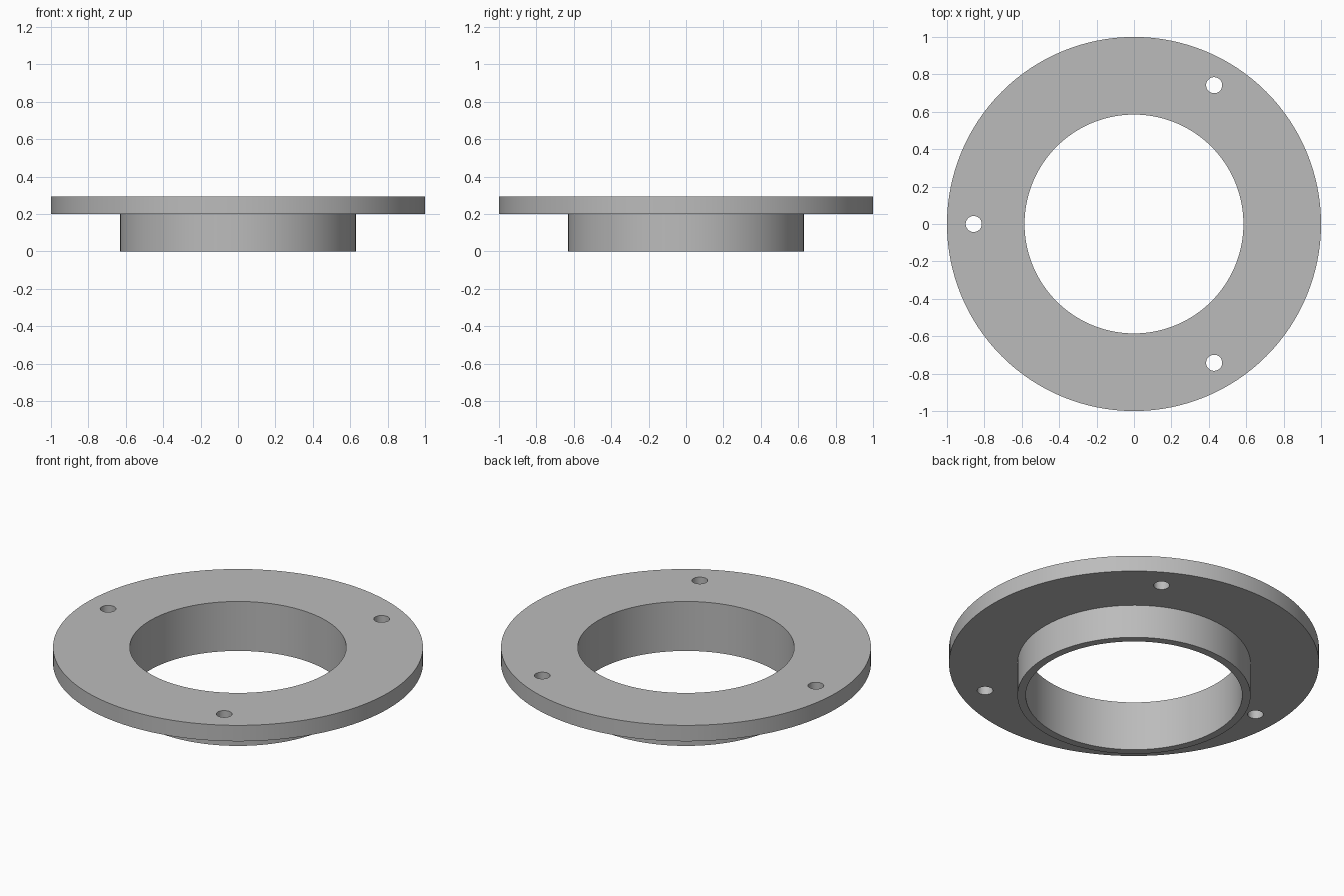
import bpy, bmesh
from math import cos, sin, pi, radians

SEGMENTS = 128
BORE, NECK, RIM = 0.585, 0.63, 1.0
STEP, TOP = 0.2, 0.295
BOLT_CIRCLE, BOLT_RADIUS = 0.857, 0.043

cube = bpy.data.objects.get("Cube")
if cube:
    bpy.data.objects.remove(cube, do_unlink=True)

# Plain grey metal
grey = bpy.data.materials.new("grey_metal")
grey.use_nodes = True
colour = (0.5, 0.5, 0.5, 1)
grey.diffuse_color = colour
grey.node_tree.nodes["Principled BSDF"].inputs["Base Color"].default_value = colour


def lathe(name, profile):
    """Revolve a closed (radius, height) profile around z."""
    bm = bmesh.new()
    rings = []
    for i in range(SEGMENTS):
        a = 2 * pi * i / SEGMENTS
        rings.append([bm.verts.new((r * cos(a), r * sin(a), z)) for r, z in profile])
    n = len(profile)
    for i, ring in enumerate(rings):
        after = rings[(i + 1) % SEGMENTS]
        for j in range(n):
            k = (j + 1) % n
            bm.faces.new((ring[j], after[j], after[k], ring[k]))
    bmesh.ops.recalc_face_normals(bm, faces=bm.faces)
    mesh = bpy.data.meshes.new(name)
    bm.to_mesh(mesh)
    bm.free()
    obj = bpy.data.objects.new(name, mesh)
    bpy.context.collection.objects.link(obj)
    mesh.materials.append(grey)
    return obj


# Flange plate and its locating neck, turned as one piece
flange = lathe("flange_with_neck", [
    (BORE, 0), (NECK, 0), (NECK, STEP), (RIM, STEP), (RIM, TOP), (BORE, TOP)])

# Three bolt holes, evenly spaced
cutters = []
for i in range(3):
    a = pi / 3 + i * 2 * pi / 3
    bpy.ops.mesh.primitive_cylinder_add(
        vertices=32, radius=BOLT_RADIUS, depth=0.4,
        location=(BOLT_CIRCLE * cos(a), BOLT_CIRCLE * sin(a), TOP))
    cutter = bpy.context.object
    cutter.name = f"bolt_hole_cutter_{i + 1}"
    cutter.data.materials.append(grey)
    cutter.hide_render = True
    cut = flange.modifiers.new(f"bolt_hole_{i + 1}", "BOOLEAN")
    cut.operation = "DIFFERENCE"
    cut.solver = "EXACT"
    cut.object = cutter
    cutters.append(cutter)

# Apply the holes, then remove the cutters
bpy.ops.object.select_all(action="DESELECT")
flange.select_set(True)
bpy.context.view_layer.objects.active = flange
for modifier in list(flange.modifiers):
    bpy.ops.object.modifier_apply(modifier=modifier.name)
for cutter in cutters:
    bpy.data.objects.remove(cutter, do_unlink=True)

# Smooth walls with crisp edges
bpy.ops.object.shade_smooth_by_angle(angle=radians(30))
